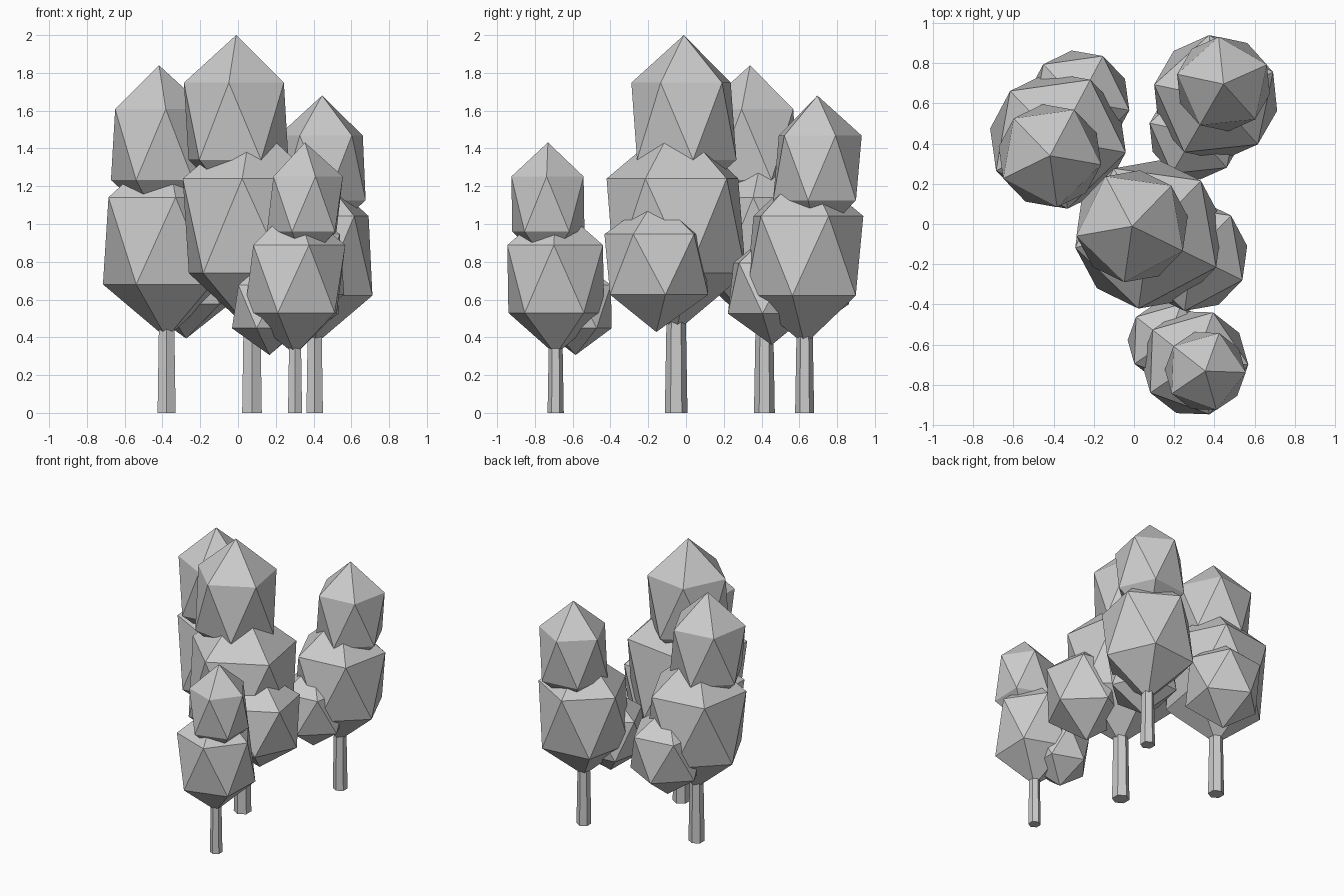
import bpy, math
from mathutils import Matrix

if "Cube" in bpy.data.objects:
    bpy.data.objects.remove(bpy.data.objects["Cube"])

# one flat grey for everything
grey = bpy.data.materials.new("plain_grey")
grey.diffuse_color = (0.6, 0.6, 0.6, 1)
grey.use_nodes = True
grey.node_tree.nodes["Principled BSDF"].inputs["Base Color"].default_value = grey.diffuse_color


def finish(name):
    ob = bpy.context.object
    ob.name = name
    ob.data.materials.append(grey)
    for p in ob.data.polygons:
        p.use_smooth = False
    return ob


def foliage(name, x, y, scale, rot, offset, z, radius, half_height):
    """Stretched icosahedron, pushed out from the trunk along the tree's own x axis."""
    a = math.radians(rot)
    bpy.ops.mesh.primitive_ico_sphere_add(subdivisions=1, radius=1)
    ob = finish(name)
    ob.data.transform(Matrix.Diagonal((radius * scale, radius * scale, half_height * scale, 1)))
    ob.data.transform(Matrix.Rotation(a, 4, 'Z'))
    ob.location = (x + offset * scale * math.cos(a),
                   y + offset * scale * math.sin(a), z * scale)


def tree(name, x, y, scale, rot):
    # tapered six-sided trunk
    bpy.ops.mesh.primitive_cone_add(vertices=6, radius1=0.06 * scale, radius2=0.046 * scale,
                                    depth=0.8 * scale, location=(x, y, 0.4 * scale))
    finish(name + "_trunk")
    # main crown, top crown and low side crown
    foliage(name + "_main_crown", x, y, scale, rot, 0.0, 0.99, 0.416, 0.56)
    foliage(name + "_top_crown", x, y, scale, rot, -0.093, 1.544, 0.314, 0.456)
    foliage(name + "_side_crown", x, y, scale, rot, 0.24, 0.786, 0.31, 0.358)


# name, trunk position, size, turn
for t in (("tall_tree", 0.074, -0.052, 1.0, -26),
          ("left_tree", -0.378, 0.415, 0.92, 62),
          ("back_tree", 0.406, 0.628, 0.84, 240),
          ("front_tree", 0.302, -0.69, 0.716, 142)):
    tree(*t)
